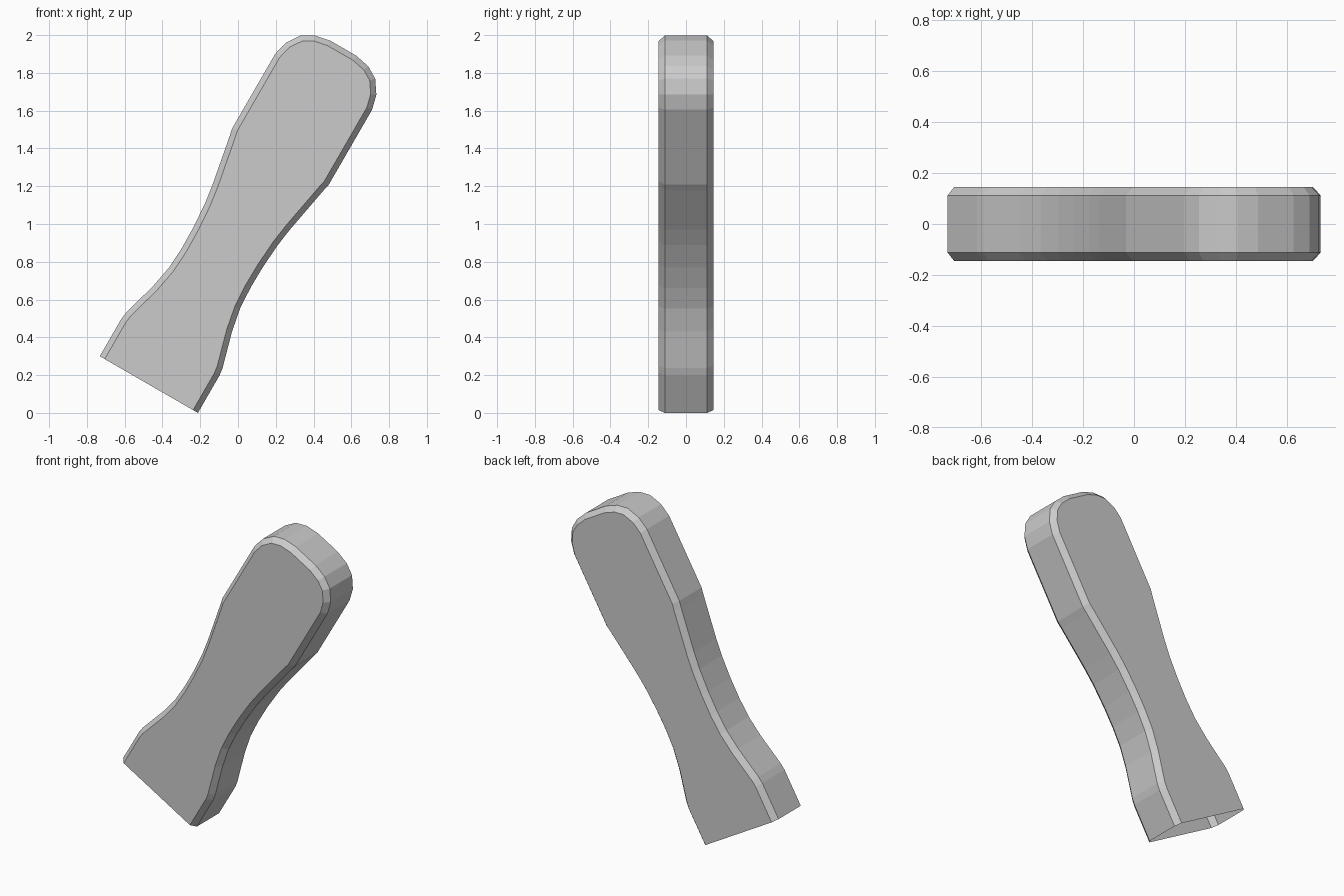
import bpy, bmesh, math
from mathutils import Vector

if "Cube" in bpy.data.objects:
    bpy.data.objects.remove(bpy.data.objects["Cube"])

BEVEL = 0.03
Y_FACE, Y_SIDE = 0.145, 0.112

# Half outline of the handle: (half width, distance along the axis)
half = [(0.30, 0.0), (0.30, 0.23), (0.294, 0.272), (0.241, 0.464),
        (0.217, 0.59), (0.21, 0.711), (0.212, 0.839), (0.222, 0.98),
        (0.237, 1.085), (0.287, 1.352), (0.296, 1.393), (0.296, 1.851),
        (0.276, 1.931), (0.228, 2.002), (0.163, 2.040), (0.08, 2.057)]
outline = [Vector(p) for p in half] + [Vector((-w, a)) for w, a in reversed(half)]


def inset(points, d):
    """Offset an open outline inwards, keeping its ends on the base line."""
    result = []
    for i, p in enumerate(points):
        if i in (0, len(points) - 1):
            result.append(Vector((p.x - math.copysign(d, p.x), p.y)))
            continue
        t1 = (p - points[i - 1]).normalized()
        t2 = (points[i + 1] - p).normalized()
        n1, n2 = Vector((-t1.y, t1.x)), Vector((-t2.y, t2.x))
        result.append(p + (n1 + n2) * d / (1 + n1.dot(n2)))
    return result


# Chamfered shell, left open at the base end
inner = inset(outline, BEVEL)
bm = bmesh.new()
rings = []
for points, y in ((inner, -Y_FACE), (outline, -Y_SIDE),
                  (outline, Y_SIDE), (inner, Y_FACE)):
    rings.append([bm.verts.new((p.x, y, p.y)) for p in points])
for r0, r1 in zip(rings, rings[1:]):
    for i in range(len(r0) - 1):
        bm.faces.new((r0[i], r1[i], r1[i + 1], r0[i + 1]))
bm.faces.new(rings[0])
bm.faces.new(list(reversed(rings[-1])))

mesh = bpy.data.meshes.new("handle")
bm.to_mesh(mesh)
bm.free()

# Tilted handle
handle = bpy.data.objects.new("handle", mesh)
handle.location = (-0.472, 0, 0.15)
handle.rotation_euler = (0, math.radians(30), 0)
bpy.context.collection.objects.link(handle)
